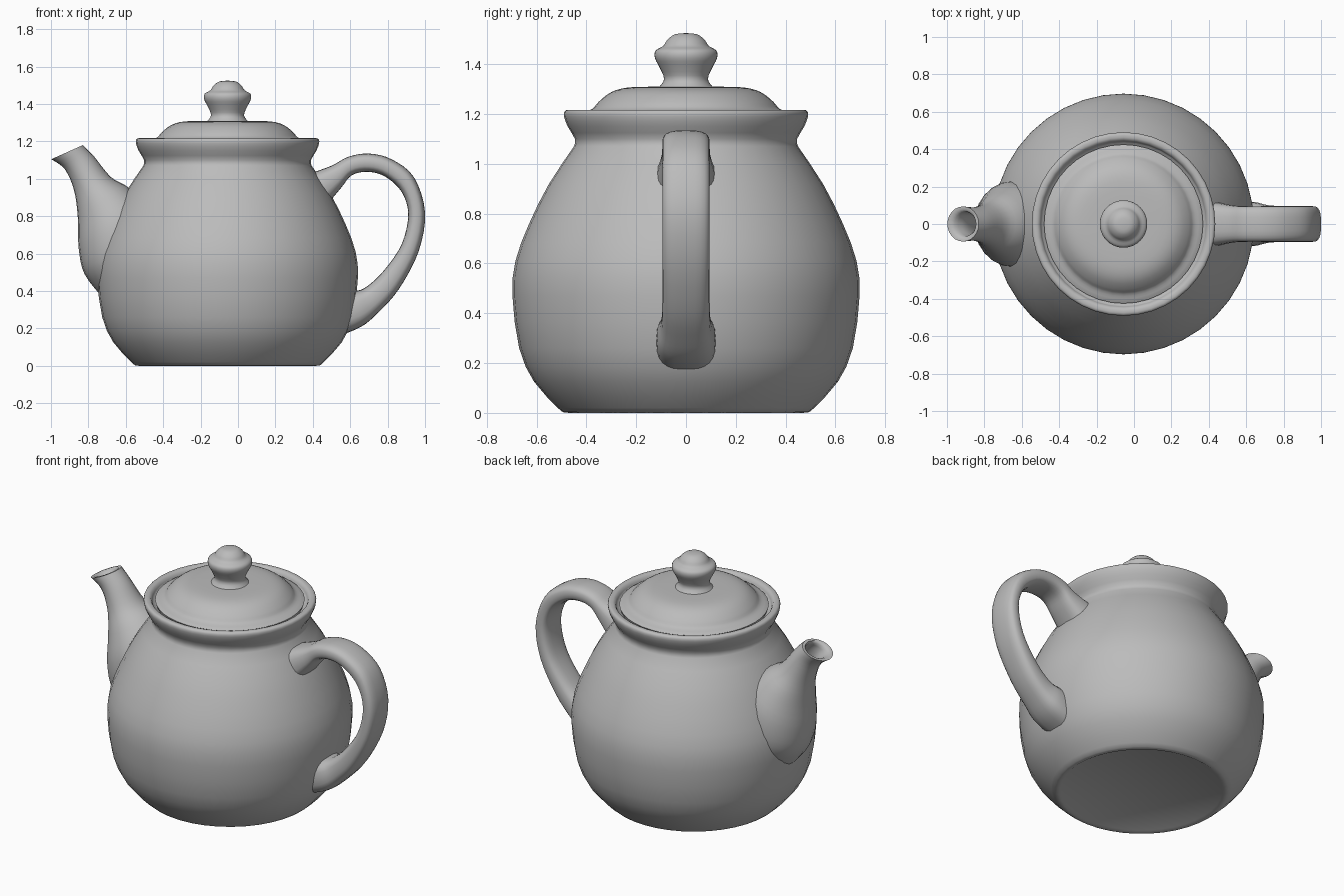
import bpy
import bmesh
from math import sin, cos, pi, radians, copysign
from mathutils import Vector

default_cube = bpy.data.objects.get("Cube")
if default_cube:
    bpy.data.objects.remove(default_cube, do_unlink=True)

AXIS_X = -0.056   # centre line of the pot
SIDES = 40

clay = bpy.data.materials.new("grey clay")
clay.use_nodes = True
clay.diffuse_color = (0.5, 0.5, 0.5, 1)
clay.node_tree.nodes["Principled BSDF"].inputs["Base Color"].default_value = clay.diffuse_color


def finish(bm, name, angle):
    """Turn a bmesh into a smooth shaded clay object."""
    bmesh.ops.remove_doubles(bm, verts=bm.verts, dist=0.0001)
    bmesh.ops.recalc_face_normals(bm, faces=bm.faces)
    mesh = bpy.data.meshes.new(name)
    bm.to_mesh(mesh)
    bm.free()
    mesh.materials.append(clay)
    obj = bpy.data.objects.new(name, mesh)
    bpy.context.collection.objects.link(obj)
    bpy.ops.object.select_all(action="DESELECT")
    obj.select_set(True)
    bpy.context.view_layer.objects.active = obj
    bpy.ops.object.shade_smooth_by_angle(angle=radians(angle))
    return obj


def smooth_path(points, steps):
    """Pass a smooth curve through points of any dimension."""
    points = [Vector(p) for p in points]
    padded = [points[0]] + points + [points[-1]]
    result = []
    for a, b, c, d in zip(padded, padded[1:], padded[2:], padded[3:]):
        for i in range(steps):
            t = i / steps
            result.append(b + (c - a) * (t / 2)
                          + (a * 2 - b * 5 + c * 4 - d) * (t * t / 2)
                          + (b * 3 - a - c * 3 + d) * (t ** 3 / 2))
    return result + [points[-1]]


def revolve(name, profile, angle=60):
    """Spin a (radius, height) profile around the pot's centre line."""
    bm = bmesh.new()
    verts = [bm.verts.new((AXIS_X + r, 0, z)) for r, z in profile]
    edges = [bm.edges.new(pair) for pair in zip(verts, verts[1:])]
    bmesh.ops.spin(bm, geom=verts + edges, cent=(AXIS_X, 0, 0), axis=(0, 0, 1),
                   angle=2 * pi, steps=SIDES)
    return finish(bm, name, angle)


def section_ring(bm, edge_a, edge_b, half_width, power, count=24):
    """Closed ring between two points of the side outline."""
    middle, half = (edge_a + edge_b) / 2, (edge_b - edge_a) / 2
    ring = []
    for i in range(count):
        c, s = cos(2 * pi * i / count), sin(2 * pi * i / count)
        u = copysign(abs(c) ** power, c)
        v = copysign(abs(s) ** power, s)
        p = middle + half * u
        ring.append(bm.verts.new((p.x, half_width * v, p.y)))
    return ring


def loft(name, sections, power=1.0, angle=60):
    """Skin sections of (outer x, z, inner x, z, half width), capped at both ends."""
    bm = bmesh.new()
    rings = [section_ring(bm, Vector(s[0:2]), Vector(s[2:4]), s[4], power) for s in sections]
    for low, high in zip(rings, rings[1:]):
        for i in range(len(low)):
            bm.faces.new((low[i - 1], low[i], high[i], high[i - 1]))
    bm.faces.new(rings[0])
    bm.faces.new(rings[-1])
    return finish(bm, name, angle)


def shrink(s, factor):
    """Scale one section about its own centre."""
    a, b = Vector(s[0:2]), Vector(s[2:4])
    m = (a + b) / 2
    a, b = m + (a - m) * factor, m + (b - m) * factor
    return Vector((a.x, a.y, b.x, b.y, s[4] * factor))


# Body: flat base, round belly, narrow neck and flared rim with a lid seat
belly = smooth_path([(.515, .02), (.61, .125), (.67, .26), (.697, .47), (.685, .61),
                     (.63, .76), (.55, .92), (.45, 1.07)], 2)
rim = smooth_path([(.45, 1.07), (.446, 1.1), (.475, 1.15), (.49, 1.19), (.488, 1.21),
                   (.475, 1.217), (.45, 1.212), (.437, 1.18)], 2)
revolve("pot_body", [(0, .006), (.46, .006), (.47, 0), (.495, .003)] + belly
        + rim[1:] + [(.4, 1.17), (0, 1.17)])

# Lid: low dome with a thin edge resting inside the rim
dome = smooth_path([(.41, 1.208), (.375, 1.222), (.35, 1.25), (.3, 1.288),
                    (.23, 1.307), (.1, 1.31)], 3)
revolve("lid", [(0, 1.172), (.415, 1.172), (.425, 1.2)] + dome + [(0, 1.31)])

# Knob: waisted stem, wide collar and a small button on top
knob = smooth_path([(.11, 1.306), (.088, 1.34), (.105, 1.385), (.125, 1.425), (.122, 1.455),
                    (.092, 1.473), (.075, 1.498), (.045, 1.52), (0, 1.525)], 3)
revolve("lid_knob", [(0, 1.3)] + knob)

# Spout: wide root tapering to a hollow tip
spout = smooth_path([(-.72, .36, -.4, .42, .13), (-.82, .49, -.42, .62, .22),
                     (-.852, .63, -.47, .84, .225), (-.857, .8, -.58, .95, .17),
                     (-.877, .94, -.68, 1.01, .115), (-.925, 1.05, -.77, 1.12, .09),
                     (-.998, 1.105, -.83, 1.18, .094)], 4)
bore = [shrink(spout[-1], .82)] + [shrink(s, .7) for s in reversed(spout[-10:-1])]
loft("spout", spout + bore)

# Handle: ear-shaped loop, flared where it joins the body
handle = smooth_path([(.36, 1.02, .45, .83, .125), (.5, 1.07, .55, .95, .1),
                      (.59, 1.118, .61, 1.02, .095), (.7, 1.135, .7, 1.037, .095),
                      (.82, 1.105, .79, 1.01, .095), (.94, 1.01, .875, .93, .095),
                      (1, .82, .91, .81, .095), (.965, .61, .875, .65, .095),
                      (.86, .41, .78, .51, .095), (.75, .285, .69, .425, .1),
                      (.66, .21, .63, .4, .117), (.54, .16, .54, .39, .12)], 4)
loft("handle", handle, power=.7)
